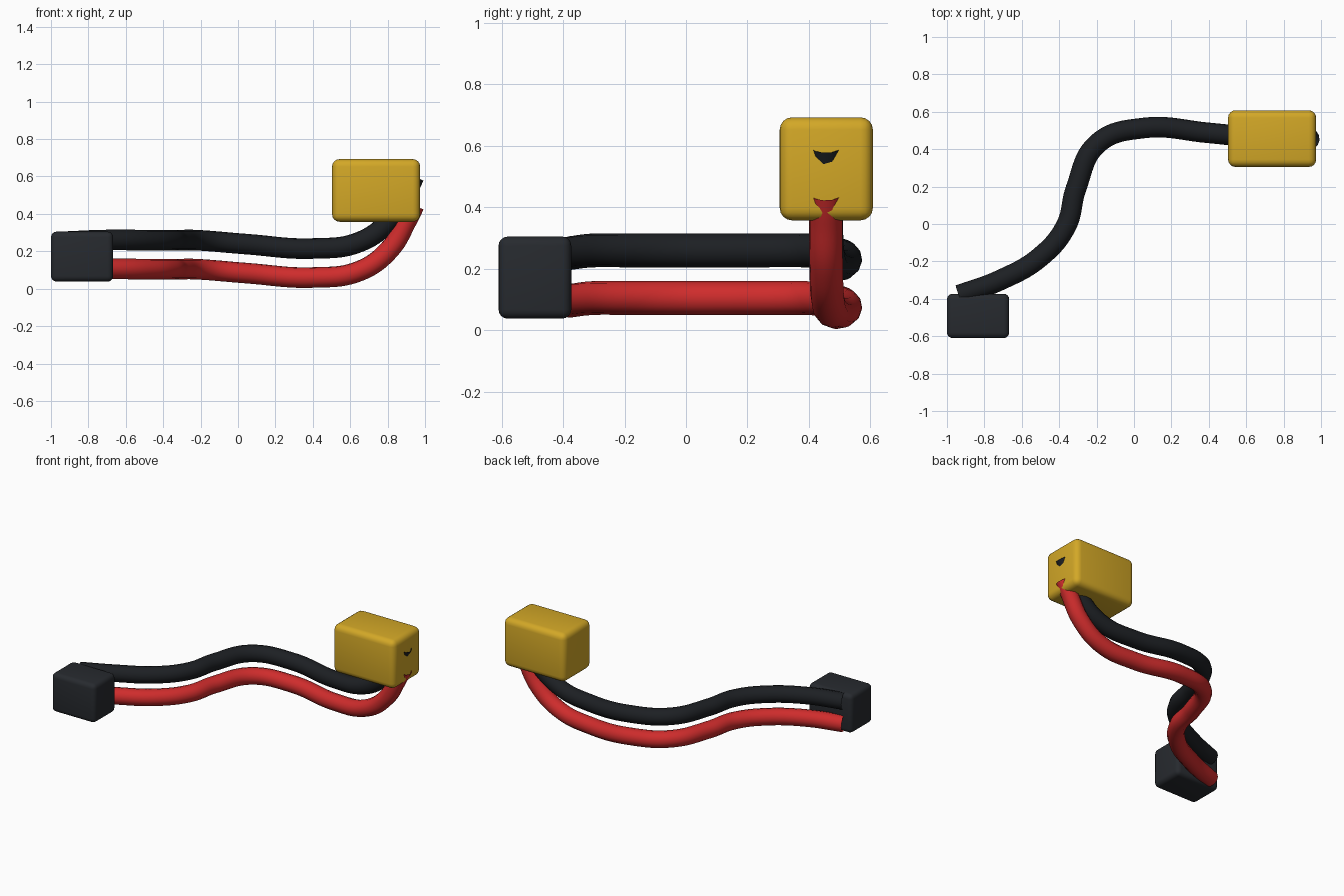
import bpy

if "Cube" in bpy.data.objects:
    bpy.data.objects.remove(bpy.data.objects["Cube"])


def material(name, color):
    mat = bpy.data.materials.new(name)
    mat.diffuse_color = (*color, 1)
    mat.use_nodes = True
    mat.node_tree.nodes["Principled BSDF"].inputs["Base Color"].default_value = mat.diffuse_color
    return mat


BLACK = material("black_rubber", (0.012, 0.014, 0.017))
GREY = material("dark_plastic", (0.02, 0.023, 0.028))
RED = material("red_rubber", (0.62, 0.025, 0.025))
YELLOW = material("yellow_plastic", (0.65, 0.39, 0.02))


def rounded_box(name, low, high, radius, mat):
    center = [(a + b) / 2 for a, b in zip(low, high)]
    bpy.ops.mesh.primitive_cube_add(size=1, location=center)
    ob = bpy.context.object
    ob.name = name
    ob.scale = [b - a for a, b in zip(low, high)]
    bpy.ops.object.transform_apply(location=False, rotation=False, scale=True)
    bevel = ob.modifiers.new("rounding", 'BEVEL')
    bevel.width = radius
    bevel.segments = 4
    bpy.ops.object.modifier_apply(modifier=bevel.name)
    bpy.ops.object.shade_smooth_by_angle()
    ob.data.materials.append(mat)


# shared centre line of the wires, at the height of the lower one
PATH = [(-0.935, -0.38, 0.096), (-0.72, -0.302, 0.105), (-0.5, -0.175, 0.105),
        (-0.363, -0.01, 0.105), (-0.31, 0.19, 0.105), (-0.195, 0.43, 0.103),
        (0.05, 0.513, 0.083), (0.4, 0.487, 0.06), (0.65, 0.462, 0.095),
        (0.81, 0.456, 0.21), (0.905, 0.455, 0.37), (0.943, 0.455, 0.447)]


def wire(name, lift, mat):
    curve = bpy.data.curves.new(name, 'CURVE')
    curve.dimensions = '3D'
    curve.bevel_depth = 0.055
    curve.bevel_resolution = 4
    curve.resolution_u = 10
    spline = curve.splines.new('BEZIER')
    spline.bezier_points.add(len(PATH) - 1)
    for point, (x, y, z) in zip(spline.bezier_points, PATH):
        point.co = (x, y, z + lift)
        point.handle_left_type = point.handle_right_type = 'AUTO'
    curve.materials.append(mat)
    ob = bpy.data.objects.new(name, curve)
    bpy.context.collection.objects.link(ob)
    bpy.ops.object.select_all(action='DESELECT')
    ob.select_set(True)
    bpy.context.view_layer.objects.active = ob
    bpy.ops.object.convert(target='MESH')
    bpy.ops.object.shade_smooth()


# open-ended wires
wire("red_wire", 0.0, RED)
wire("black_wire", 0.155, BLACK)

# connector housings at both ends
rounded_box("black_connector", (-1.0, -0.61, 0.038), (-0.667, -0.373, 0.305), 0.03, GREY)
rounded_box("yellow_connector", (0.503, 0.305, 0.358), (0.974, 0.608, 0.693), 0.04, YELLOW)
